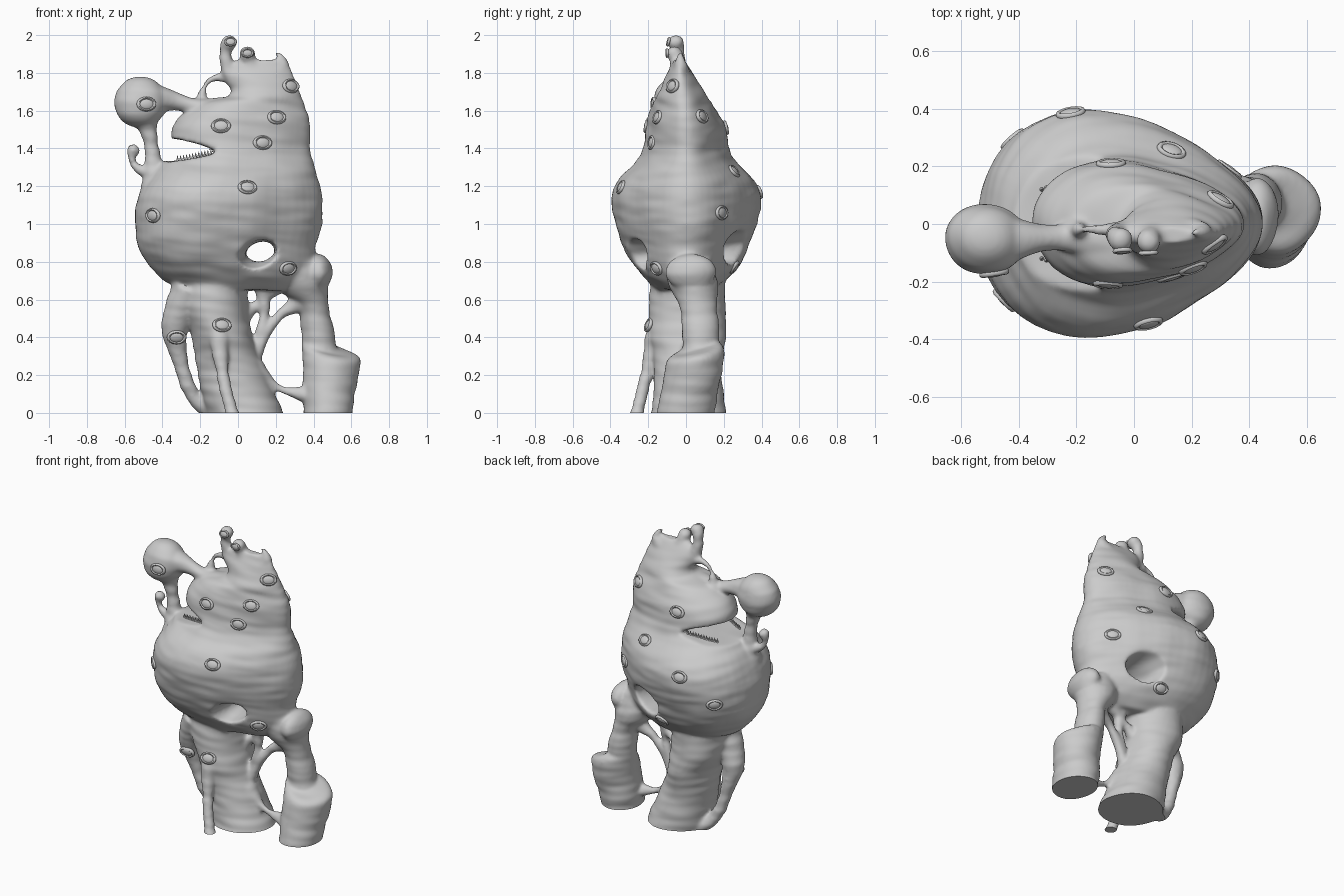
import bpy, bmesh, math
from mathutils import Vector, Matrix, noise
from mathutils.bvhtree import BVHTree

if "Cube" in bpy.data.objects:
    bpy.data.objects.remove(bpy.data.objects["Cube"])

parts = []


def new_object(name, bm):
    me = bpy.data.meshes.new(name)
    bm.to_mesh(me)
    bm.free()
    ob = bpy.data.objects.new(name, me)
    bpy.context.collection.objects.link(ob)
    return ob


def spline(pts, n=6):
    # Catmull-Rom through tuples of any length
    out = []
    for i in range(len(pts) - 1):
        a, b, c, d = pts[max(i - 1, 0)], pts[i], pts[i + 1], pts[min(i + 2, len(pts) - 1)]
        for k in range(n):
            t = k / n
            out.append(tuple(0.5 * (2 * q + (r - p) * t + (2 * p - 5 * q + 4 * r - s) * t * t
                                    + (3 * q - p - 3 * r + s) * t ** 3)
                             for p, q, r, s in zip(a, b, c, d)))
    return out + [pts[-1]]


def skin(name, rings, keep=True):
    bm = bmesh.new()
    vs = [[bm.verts.new(p) for p in r] for r in rings]
    for a, b in zip(vs, vs[1:]):
        for i in range(len(a)):
            j = (i + 1) % len(a)
            bm.faces.new((a[i], a[j], b[j], b[i]))
    bm.faces.new(vs[0][::-1])
    bm.faces.new(vs[-1])
    bmesh.ops.recalc_face_normals(bm, faces=bm.faces)
    ob = new_object(name, bm)
    if keep:
        parts.append(ob)
    return ob


def stack(name, rows, cy=lambda z: 0.01, egg=0.0, tilt=lambda z: 0, seg=48):
    # horizontal oval rings: z, xmin, xmax, depth radius
    rings = []
    for z, x0, x1, ry in spline(rows):
        turn = [(math.cos(k * math.tau / seg), math.sin(k * math.tau / seg)) for k in range(seg)]
        rings.append([((x0 + x1) / 2 + (x1 - x0) / 2 * c, cy(z) + ry * s * (1 - egg * c), z + tilt(z) * (s - c))
                      for c, s in turn])
    return skin(name, rings)


def tube(name, pts, y0=-0.02, y1=None, seg=20):
    # round tube through x, z, radius; depth runs evenly from y0 to y1
    p = spline(pts)
    y1 = y0 if y1 is None else y1
    pos = [Vector((x, y0 + (y1 - y0) * i / (len(p) - 1), z)) for i, (x, z, r) in enumerate(p)]
    rings = []
    for i, q in enumerate(pos):
        t = (pos[min(i + 1, len(p) - 1)] - pos[max(i - 1, 0)]).normalized()
        u = t.cross(Vector((0, 1, 0))).normalized()
        v = u.cross(t)
        ang = [k * math.tau / seg for k in range(seg)]
        rings.append([q + max(p[i][2], 0.004) * (u * math.cos(a) + v * math.sin(a)) for a in ang])
    return skin(name, rings)


def blob(name, loc, size):
    bm = bmesh.new()
    bmesh.ops.create_uvsphere(bm, u_segments=32, v_segments=20, radius=1,
                              matrix=Matrix.LocRotScale(Vector(loc), None, Vector(size)))
    parts.append(new_object(name, bm))


def bake(ob):
    dg = bpy.context.evaluated_depsgraph_get()
    me = bpy.data.meshes.new_from_object(ob.evaluated_get(dg))
    ob.modifiers.clear()
    ob.data = me


# torso and head, leaning forward near the crown
torso = stack("torso", [
    (0.65, -0.26, 0.26, 0.14), (0.70, -0.38, 0.36, 0.20), (0.77, -0.46, 0.41, 0.26), (0.87, -0.525, 0.41, 0.315),
    (1.0, -0.545, 0.44, 0.36), (1.14, -0.53, 0.44, 0.38), (1.24, -0.48, 0.42, 0.34), (1.32, -0.42, 0.40, 0.26),
    (1.4, -0.36, 0.375, 0.215), (1.52, -0.34, 0.385, 0.2), (1.63, -0.22, 0.35, 0.155), (1.68, -0.04, 0.335, 0.125),
    (1.81, -0.06, 0.285, 0.06), (1.87, -0.01, 0.255, 0.03)], cy=lambda z: -0.1 * max(0, z - 1.48), egg=0.27)

# mouth slit and flared through hole
prof = [(-0.7, 1.46), (-0.33, 1.45), (-0.2, 1.425), (-0.115, 1.395), (-0.12, 1.37), (-0.3, 1.335), (-0.7, 1.29)]
mouth = skin("mouth_cutter", [[(x, y, z) for x, z in prof] for y in (-0.6, 0.6)], keep=False)
rings = []
for i in range(19):
    y = -0.45 + 0.05 * i
    r = 0.068 + 0.45 * (y + 0.03) ** 2
    ang = [k * math.tau / 32 for k in range(32)]
    rings.append([(0.12 + 0.04 * y + 1.15 * r * math.cos(a), y,
                   0.855 + 0.07 * y + r * (0.85 * math.sin(a) + 0.15 * math.cos(a))) for a in ang])
hole = skin("hole_cutter", rings, keep=False)
for cutter in (mouth, hole):
    cutter.hide_render = True
    m = torso.modifiers.new("cut", 'BOOLEAN')
    m.object, m.operation, m.solver = cutter, 'DIFFERENCE', 'EXACT'
bake(torso)
for cutter in (mouth, hole):
    bpy.data.objects.remove(cutter)

# main leg, thigh, knob and boot-like foot
stack("main_leg", [(0.74, -0.33, 0.05, 0.19), (0.55, -0.31, 0.05, 0.205), (0.42, -0.245, 0.07, 0.2),
                   (0.25, -0.22, 0.13, 0.175), (0.0, -0.165, 0.245, 0.195), (-0.1, -0.15, 0.29, 0.2)])
stack("thigh", [(0.81, 0.22, 0.42, 0.12), (0.72, 0.2, 0.46, 0.135), (0.64, 0.24, 0.475, 0.12), (0.57, 0.31, 0.48, 0.1),
                (0.45, 0.342, 0.5, 0.095), (0.2, 0.36, 0.55, 0.09)], cy=lambda z: 0.075 - 0.2 * max(0, z - 0.5))
stack("boot", [(0.345, 0.36, 0.58, 0.1), (0.325, 0.345, 0.63, 0.135), (0.27, 0.342, 0.643, 0.15),
               (0.0, 0.35, 0.60, 0.15), (-0.1, 0.35, 0.59, 0.145)],
      cy=lambda z: 0.17 * max(0, z), tilt=lambda z: 0.09 * max(0, z))
blob("knob", (0.425, 0.025, 0.745), (0.07, 0.135, 0.095))

# bulb with its arm and prop
blob("bulb", (-0.515, -0.05, 1.645), (0.14, 0.122, 0.135))
tube("bulb_arm", [(-0.5, 1.66, 0.1), (-0.4, 1.66, 0.07), (-0.31, 1.645, 0.045), (-0.22, 1.615, 0.05), (-0.1, 1.58, 0.09)], -0.05)
tube("bulb_prop", [(-0.5, 1.58, 0.09), (-0.475, 1.5, 0.05), (-0.455, 1.4, 0.038), (-0.445, 1.3, 0.05), (-0.42, 1.22, 0.1)], -0.05)
tube("feeler", [(-0.43, 1.26, 0.05), (-0.53, 1.295, 0.02), (-0.562, 1.35, 0.018), (-0.55, 1.395, 0.03), (-0.54, 1.415, 0.01)], -0.05)

# crown: loop, two stalks, horn
tube("crown_loop", [(-0.2, 1.6, 0.05), (-0.18, 1.72, 0.016), (-0.12, 1.775, 0.016), (-0.01, 1.77, 0.035)])
tube("tall_stalk", [(0.03, 1.72, 0.06), (-0.045, 1.81, 0.042), (-0.066, 1.88, 0.034), (-0.06, 1.95, 0.036)], -0.03, -0.045)
tube("short_stalk", [(0.09, 1.77, 0.06), (0.05, 1.9, 0.038)], -0.03, -0.05)
tube("horn", [(0.2, 1.8, 0.05), (0.24, 1.85, 0.03), (0.205, 1.91, 0.01)], -0.03)
blob("tall_tip", (-0.045, -0.055, 1.96), (0.042, 0.042, 0.042))
blob("short_tip", (0.05, -0.06, 1.9), (0.046, 0.046, 0.046))

# tentacles and strands between the legs
tube("side_tentacle", [(-0.25, 0.66, 0.1), (-0.33, 0.48, 0.075), (-0.325, 0.35, 0.05), (-0.275, 0.17, 0.036), (-0.22, 0.07, 0.035), (-0.13, 0, 0.05)], -0.06, 0.05)
tube("front_tentacle", [(-0.1, 0.48, 0.06), (-0.085, 0.22, 0.034), (-0.01, -0.06, 0.035)], -0.13, -0.28)
tube("long_strand", [(0.05, 0.2, 0.06), (0.1, 0.33, 0.035), (0.17, 0.46, 0.028), (0.25, 0.54, 0.03), (0.36, 0.6, 0.07)], 0, 0.05)
tube("upper_strand", [(0.11, 0.38, 0.03), (0.14, 0.53, 0.026), (0.13, 0.7, 0.06)], 0.02)
tube("cross_strand", [(0, 0.5, 0.06), (0.1, 0.57, 0.024), (0.22, 0.69, 0.05)], 0.03)
tube("lower_strand", [(0.08, 0.22, 0.07), (0.17, 0.155, 0.03), (0.26, 0.115, 0.022), (0.4, 0.09, 0.05)])

# fuse everything into one skin
bm = bmesh.new()
for ob in parts:
    bm.from_mesh(ob.data)
    bpy.data.objects.remove(ob)
body = new_object("creature_body", bm)
m = body.modifiers.new("fuse", 'REMESH')
m.mode, m.voxel_size = 'VOXEL', 0.011
m = body.modifiers.new("soften", 'SMOOTH')
m.factor, m.iterations = 0.5, 10
bake(body)

# lumpy skin with slanting wrinkles, flat soles
bm = bmesh.new()
bm.from_mesh(body.data)
bm.normal_update()
for v, n in [(v, v.normal.copy()) for v in bm.verts]:
    p = v.co
    v.co = p + n * (0.002 + 0.008 * noise.noise(p * 6)
                    + 0.005 * noise.noise(Vector((p.x * 5, p.y * 5, (p.z + 0.1 * p.x) * 22))))
bmesh.ops.bisect_plane(bm, geom=bm.verts[:] + bm.edges[:] + bm.faces[:], plane_co=(0, 0, 0),
                       plane_no=(0, 0, -1), clear_outer=True)
bmesh.ops.holes_fill(bm, edges=[e for e in bm.edges if e.is_boundary], sides=0)
bvh = BVHTree.FromBMesh(bm)
bm.to_mesh(body.data)
bm.free()
smooth = [body]


def eye(x, z, side, size=0.05):
    # eyeball with an oval lid, sunk into the skin
    hit, nor, _, _ = bvh.ray_cast(Vector((x, side, z)), Vector((0, -side, 0)))
    if hit is None:
        return
    mat = Matrix.LocRotScale(hit, nor.to_track_quat('Z', 'Y'), Vector((size, size * 0.74, size)))
    b = bmesh.new()
    bmesh.ops.create_uvsphere(b, u_segments=20, v_segments=12, radius=0.8, matrix=mat @ Matrix.Diagonal((1, 1, 0.35, 1)))
    grid = []
    for i in range(28):
        u, row = i * math.tau / 28, []
        for j in range(8):
            v = j * math.tau / 8
            r = 0.85 + 0.2 * math.cos(v)
            row.append(b.verts.new(mat @ Vector((r * math.cos(u), r * math.sin(u), 0.22 * math.sin(v)))))
        grid.append(row)
    for i in range(28):
        for j in range(8):
            k, l = (i + 1) % 28, (j + 1) % 8
            b.faces.new((grid[i][j], grid[k][j], grid[k][l], grid[i][l]))
    smooth.append(new_object("eye", b))


# front eyes, back eyes, stalk eyes
for x, z in [(-0.485, 1.635), (-0.09, 1.52), (0.205, 1.565), (0.28, 1.73), (0.13, 1.43), (0.05, 1.195),
             (-0.45, 1.045), (0.265, 0.765), (-0.085, 0.465), (-0.325, 0.4)]:
    eye(x, z, -1)
for x, z in [(0.3, 1.57), (0.13, 1.28), (0.33, 1.06), (0, 0.77), (-0.22, 1.17), (-0.42, 1.0), (-0.08, 1.51)]:
    eye(x, z, 1)
for x, z in [(-0.04, 1.965), (0.05, 1.905)]:
    eye(x, z, -1, 0.033)

# teeth along both edges of the lower jaw
b = bmesh.new()
for side in (-1, 1):
    for i in range(13):
        start = Vector((-0.32 + 0.016 * i, side * (0.12 + 0.006 * i), 1.40))
        hit = bvh.ray_cast(start, Vector((0, 0, -1)))[0]
        if hit and hit.z > 1.28:
            bmesh.ops.create_cone(b, segments=8, radius1=0.009, radius2=0.001, depth=0.035, cap_ends=True,
                                  matrix=Matrix.Translation(hit + Vector((0, 0, 0.01))))
smooth.append(new_object("teeth", b))

for ob in smooth:
    ob.select_set(True)
bpy.context.view_layer.objects.active = body
bpy.ops.object.shade_smooth_by_angle(angle=math.radians(50))
